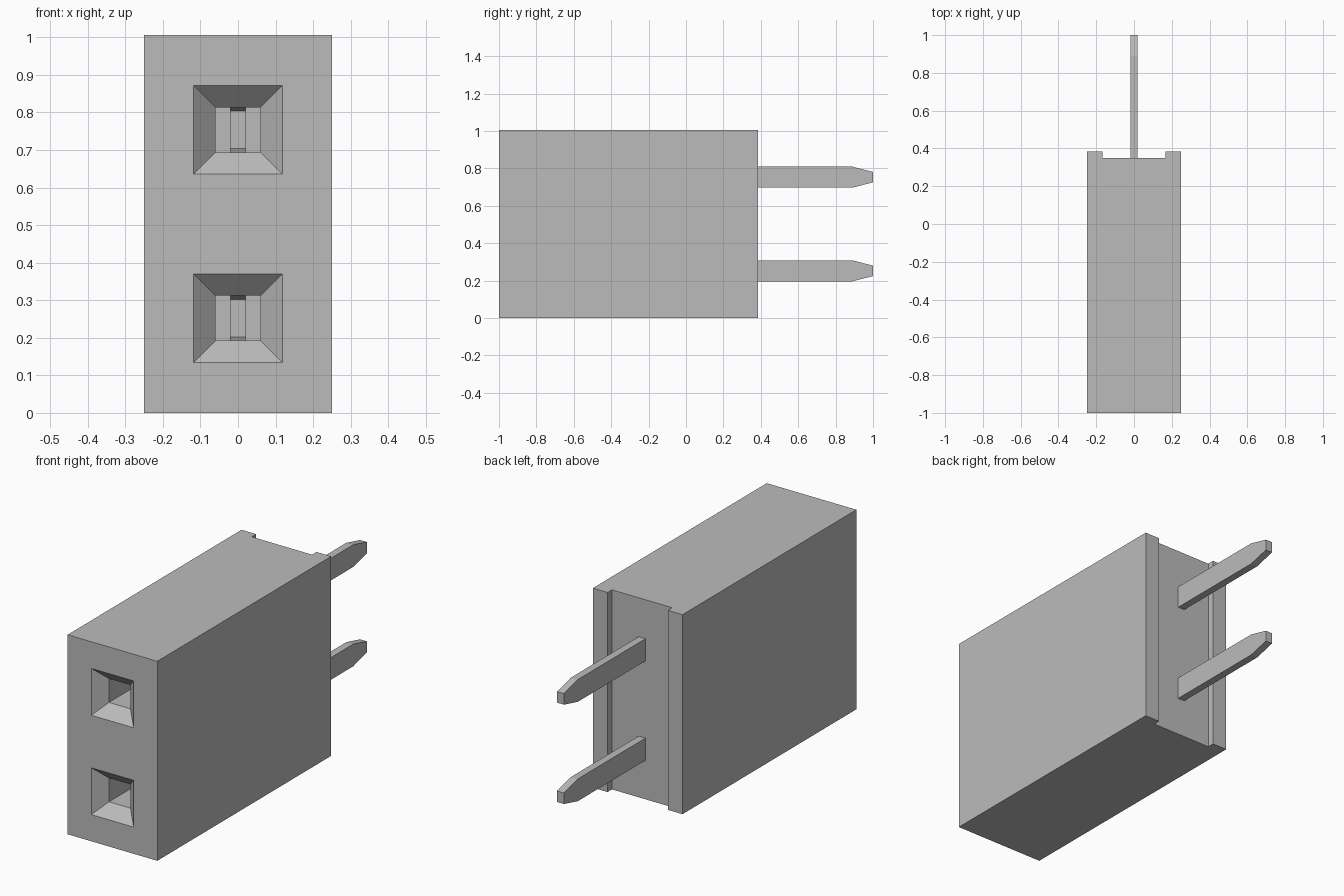
import bpy, bmesh

cube = bpy.data.objects.get("Cube")
if cube:
    bpy.data.objects.remove(cube, do_unlink=True)

PITCHES = {"lower": 0.2525, "upper": 0.7535}   # socket centre heights
HEIGHT = 1.006

grey = bpy.data.materials.new("plain_grey")
grey.use_nodes = True
grey.diffuse_color = (0.5, 0.5, 0.5, 1)
grey.node_tree.nodes["Principled BSDF"].inputs["Base Color"].default_value = (0.5, 0.5, 0.5, 1)


def make_object(name, bm):
    bmesh.ops.recalc_face_normals(bm, faces=bm.faces)
    mesh = bpy.data.meshes.new(name)
    bm.to_mesh(mesh)
    bm.free()
    mesh.materials.append(grey)
    obj = bpy.data.objects.new(name, mesh)
    bpy.context.collection.objects.link(obj)
    return obj


def loft(name, z, sections):
    """Rectangular sections (y, half width, half height) joined along y."""
    bm = bmesh.new()
    rings = [[bm.verts.new((sx * w, y, z + sz * h))
              for sx, sz in ((-1, -1), (1, -1), (1, 1), (-1, 1))]
             for y, w, h in sections]
    for a, b in zip(rings, rings[1:]):
        for i in range(4):
            j = (i + 1) % 4
            bm.faces.new((a[i], a[j], b[j], b[i]))
    bm.faces.new(rings[0])
    bm.faces.new(rings[-1])
    return make_object(name, bm)


def cut(target, cutter):
    cutter.hide_render = True
    mod = target.modifiers.new("cut", "BOOLEAN")
    mod.operation = "DIFFERENCE"
    mod.solver = "EXACT"
    mod.object = cutter
    bpy.context.view_layer.objects.active = target
    bpy.ops.object.modifier_apply(modifier=mod.name)
    bpy.data.objects.remove(cutter, do_unlink=True)


# Housing: plan outline with a channel in the back, extruded upwards
half = [(0.25, -1), (0.25, 0.385), (0.168, 0.385), (0.168, 0.35)]
outline = half + [(-x, y) for x, y in reversed(half)]
bm = bmesh.new()
base = bm.faces.new([bm.verts.new((x, y, 0)) for x, y in outline])
top = bmesh.ops.extrude_face_region(bm, geom=[base])["geom"]
bmesh.ops.translate(bm, vec=(0, 0, HEIGHT),
                    verts=[v for v in top if isinstance(v, bmesh.types.BMVert)])
housing = make_object("housing", bm)

for label, z in PITCHES.items():
    # Socket: flared mouth and straight shaft
    cut(housing, loft(label + "_socket", z, [
        (-1.02, 0.138, 0.138), (-0.942, 0.06, 0.06), (-0.4, 0.06, 0.06)]))
    # Narrow tapered contact slot at the end of the shaft
    cut(housing, loft(label + "_slot", z, [
        (-0.42, 0.02, 0.0598), (-0.4, 0.02, 0.0598), (-0.3, 0.02, 0.05)]))
    # Flat pin with a tapered tip
    loft(label + "_pin", z, [
        (0.3, 0.019, 0.056), (0.89, 0.019, 0.056), (1.0, 0.019, 0.028)])
